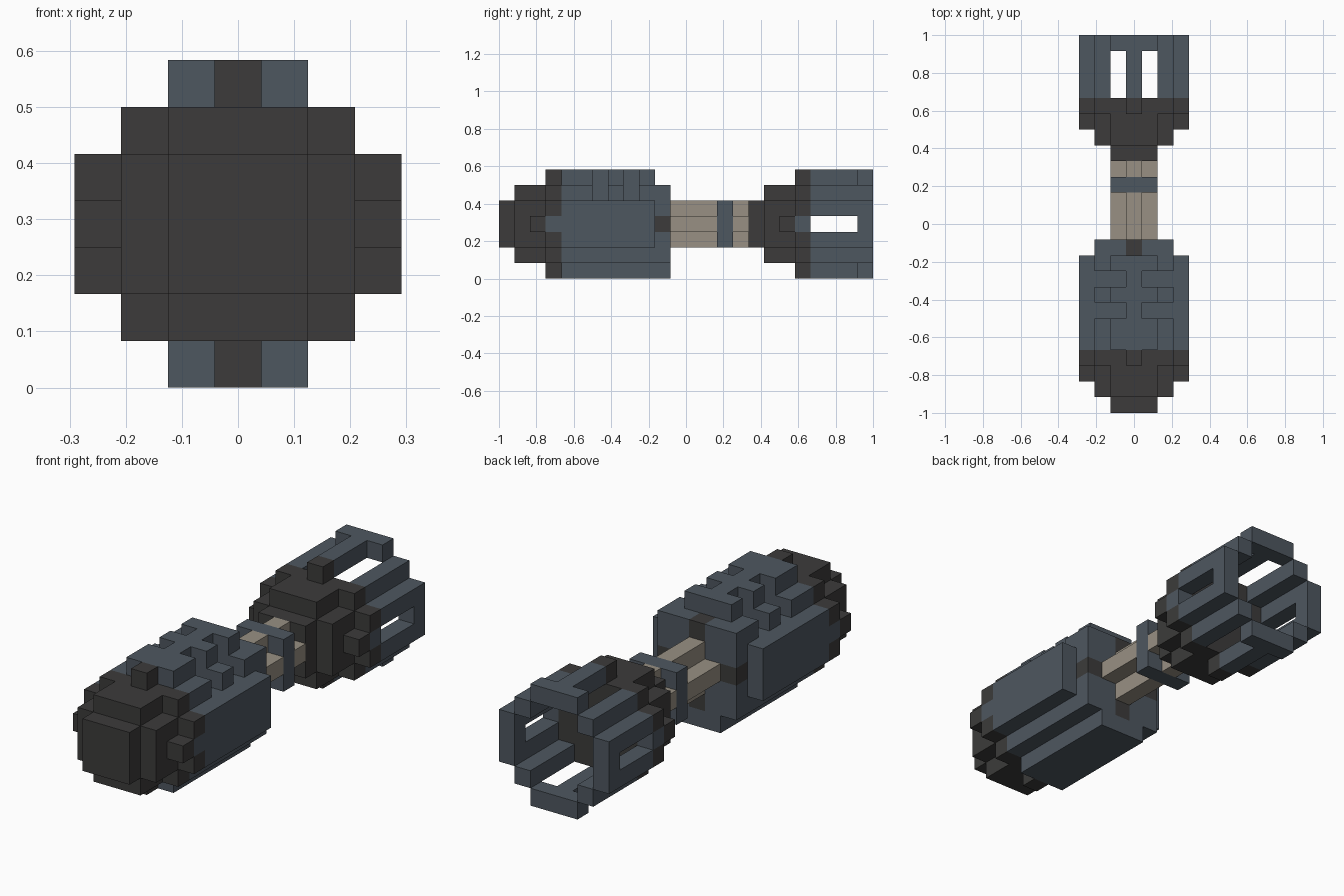
import bpy, bmesh
from mathutils import Vector

if "Cube" in bpy.data.objects:
    bpy.data.objects.remove(bpy.data.objects["Cube"], do_unlink=True)

U = 1 / 12  # size of one block


def material(name, rgb):
    m = bpy.data.materials.new(name)
    m.diffuse_color = (*rgb, 1)
    m.use_nodes = True
    bsdf = m.node_tree.nodes["Principled BSDF"]
    bsdf.inputs["Base Color"].default_value = (*rgb, 1)
    bsdf.inputs["Roughness"].default_value = 0.9
    return m


dark = material("charcoal", (0.045, 0.044, 0.043))
steel = material("slate blue", (0.076, 0.095, 0.117))
wood = material("pale tan", (0.314, 0.279, 0.227))


def cells(*boxes):
    """Blocks filled by boxes (x0, x1, y0, y1, z0, z1), mirrored in x."""
    out = set()
    for x0, x1, y0, y1, z0, z1 in boxes:
        for x in range(x0, x1 + 1):
            for y in range(y0, y1):
                for z in range(z0, z1):
                    out |= {(x, y, z), (-x, y, z)}
    return out


def part(name, mat, blocks):
    """Outer skin of a set of blocks, with flat areas merged."""
    bm = bmesh.new()
    for c in sorted(blocks):
        centre = Vector((c[0], c[1] + 0.5, c[2] + 0.5))
        for axis in range(3):
            for sign in (-1, 1):
                near = list(c)
                near[axis] += sign
                if tuple(near) in blocks:
                    continue
                n, a, b = Vector(), Vector(), Vector()
                n[axis] = sign / 2
                a[(axis + 1) % 3] = 0.5
                b[(axis + 2) % 3] = 0.5 * sign
                quad = (n - a - b, n + a - b, n + a + b, n - a + b)
                bm.faces.new([bm.verts.new((centre + q) * U) for q in quad])
    bmesh.ops.remove_doubles(bm, verts=bm.verts, dist=1e-4)
    bmesh.ops.dissolve_limit(bm, angle_limit=0.01, verts=bm.verts, edges=bm.edges,
                             delimit={'NORMAL'})
    mesh = bpy.data.meshes.new(name)
    bm.to_mesh(mesh)
    bm.free()
    mesh.materials.append(mat)
    ob = bpy.data.objects.new(name, mesh)
    bpy.context.collection.objects.link(ob)


def cap(name, y):
    """Stepped dark nose, with a steel notch on each flank."""
    notch = cells((3, 3, y + 3, y + 4, 3, 4))
    nose = cells((0, 1, y, y + 4, 2, 5),
                 (0, 1, y + 1, y + 4, 1, 6),
                 (0, 2, y + 1, y + 4, 2, 5),
                 (0, 2, y + 3, y + 4, 1, 6),
                 (3, 3, y + 2, y + 3, 3, 4),
                 (3, 3, y + 3, y + 4, 2, 5),
                 (0, 0, y + 3, y + 4, 0, 7))
    part(name, dark, nose - notch)
    part(name + "_flank_notches", steel, notch)


cap("front_cap", -12)
cap("rear_cap", 4)

# Front body with toothed top and stepped rear end
studs = cells((0, 0, -2, -1, 5, 6), (0, 0, -2, -1, 1, 2), (2, 2, -2, -1, 3, 4))
body = cells((0, 1, -8, -2, 0, 7),
             (0, 2, -8, -1, 1, 6),
             (0, 3, -8, -2, 2, 5),
             (0, 1, -2, -1, 0, 1))
grooves = cells((1, 2, -4, -3, 5, 7), (1, 2, -6, -5, 5, 7))
part("front_body", steel, body - grooves - studs)
part("body_studs", dark, studs)

# Handle with cross-shaped section, and its collar
for label, y0, y1 in (("long", -1, 2), ("short", 3, 4)):
    part("handle_" + label, wood,
         cells((0, 0, y0, y1, 2, 5), (0, 1, y0, y1, 3, 4)))
part("handle_collar", steel, cells((0, 1, 2, 3, 2, 5)))

# Open rear cage: slotted shell one block thick
shell = cells((0, 1, 8, 12, 0, 1), (0, 1, 8, 12, 6, 7),
              (2, 2, 8, 12, 1, 2), (2, 2, 8, 12, 5, 6),
              (3, 3, 8, 12, 2, 5))
slots = cells((1, 1, 8, 11, 0, 7), (3, 3, 8, 11, 3, 4))
part("rear_cage", steel, shell - slots)
